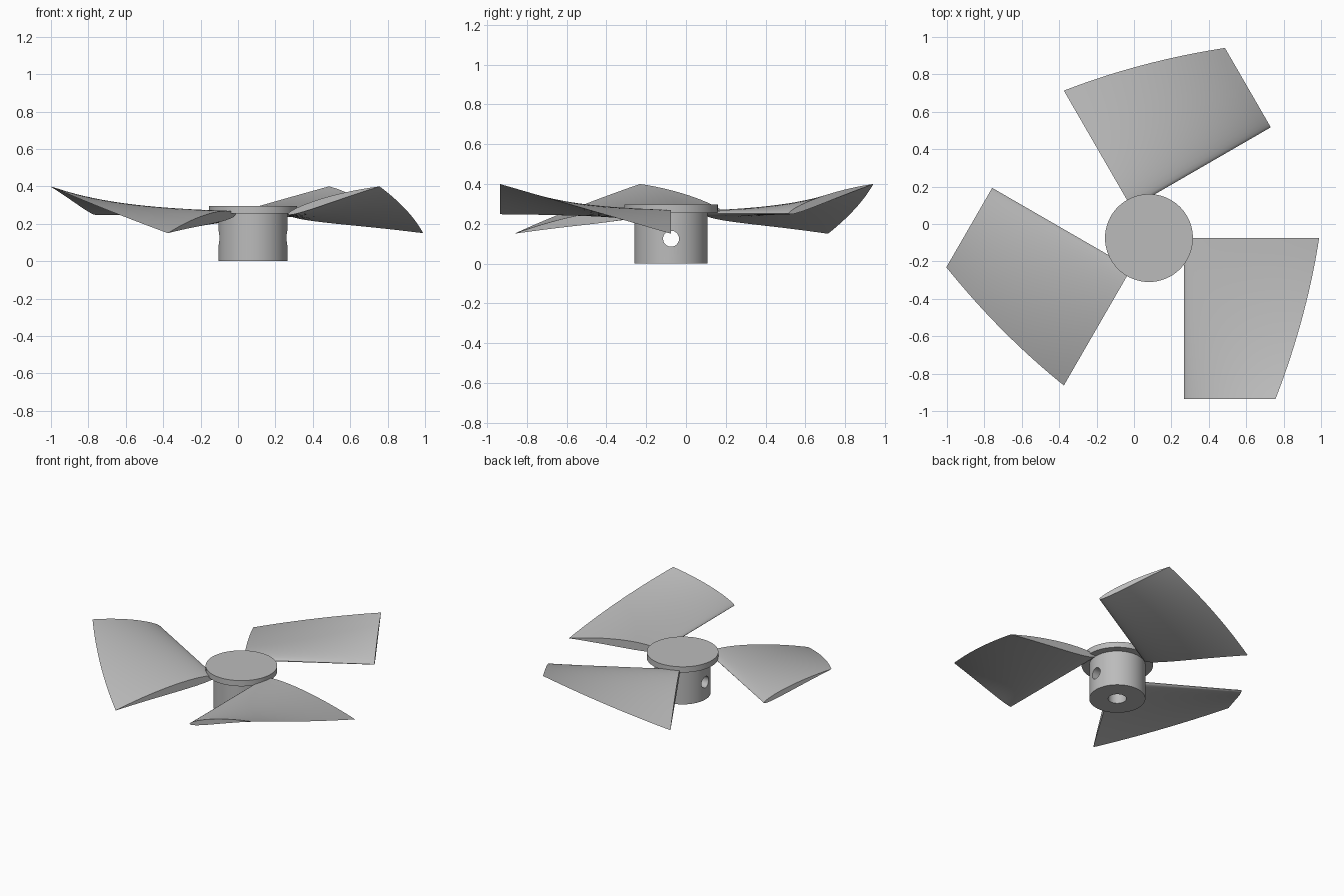
import bpy, bmesh, math
from mathutils import Matrix, Vector

cube = bpy.data.objects.get("Cube")
if cube:
    bpy.data.objects.remove(cube, do_unlink=True)

CENTRE = Vector((0.08, -0.075, 0))

grey = bpy.data.materials.new("light_grey")
grey.use_nodes = True
COLOUR = (0.5, 0.5, 0.5, 1)
grey.diffuse_color = COLOUR
grey.node_tree.nodes["Principled BSDF"].inputs["Base Color"].default_value = COLOUR


def smooth(obj, angle=35):
    bpy.ops.object.select_all(action="DESELECT")
    obj.select_set(True)
    bpy.context.view_layer.objects.active = obj
    bpy.ops.object.shade_smooth_by_angle(angle=math.radians(angle))


def cylinder(name, radius, z0, z1):
    bpy.ops.mesh.primitive_cylinder_add(
        vertices=64, radius=radius, depth=z1 - z0,
        location=CENTRE + Vector((0, 0, (z0 + z1) / 2)))
    obj = bpy.context.object
    obj.name = name
    obj.data.materials.append(grey)
    return obj


# Hub with a shaft bore and a cross hole
hub = cylinder("hub", 0.184, 0, 0.26)
bore = cylinder("bore_cutter", 0.06, -0.1, 0.2)
cross = cylinder("cross_hole_cutter", 0.04, -0.3, 0.3)
cross.rotation_euler = (0, math.pi / 2, 0)
cross.location = CENTRE + Vector((0, 0, 0.125))
for cutter in (bore, cross):
    cutter.hide_render = True
    cutter.hide_set(True)
    cutter.display_type = "WIRE"
    cut = hub.modifiers.new(cutter.name, "BOOLEAN")
    cut.object = cutter
    cut.solver = "EXACT"
# Apply the cuts, then drop the cutters
bpy.context.view_layer.update()
evaluated = hub.evaluated_get(bpy.context.evaluated_depsgraph_get())
hub.data = bpy.data.meshes.new_from_object(evaluated)
hub.modifiers.clear()
for cutter in (bore, cross):
    bpy.data.objects.remove(cutter, do_unlink=True)
smooth(hub)

# Cap disc on top of the hub
cap = cylinder("cap", 0.235, 0.255, 0.296)
smooth(cap)


def half_thickness(t):
    return 0.4 * (0.2969 * math.sqrt(t) - 0.126 * t - 0.3516 * t**2
                  + 0.2843 * t**3 - 0.1036 * t**4)


def section(s, steps=20):
    """Closed airfoil loop at fraction s from the hub line to the far end."""
    inner = 0.187
    outer = 0.91 - 0.233 * s + 0.1 * s * (1 - s)
    z_in, z_out = 0.252, 0.15 + 0.25 * s
    chord = outer - inner
    ts = [(1 - math.cos(math.pi * i / steps)) / 2 for i in range(steps + 1)]
    loop = []
    for side, row in ((1, ts), (-1, ts[-2:0:-1])):
        for t in row:
            camber = 0.08 * t * (1 - t)
            bulge = chord * (camber + side * half_thickness(t))
            loop.append(Vector((inner + chord * t, -0.86 * s,
                                z_in + (z_out - z_in) * t + bulge)))
    return loop


# Twisted airfoil blades, lofted from section to section
def blade(name, angle, rows=20):
    bm = bmesh.new()
    loops = [[bm.verts.new(p) for p in section(i / rows)] for i in range(rows + 1)]
    for a, b in zip(loops, loops[1:]):
        n = len(a)
        for j in range(n):
            k = (j + 1) % n
            bm.faces.new((a[j], a[k], b[k], b[j]))
    bm.faces.new(loops[0])
    bm.faces.new(loops[-1])
    bmesh.ops.recalc_face_normals(bm, faces=bm.faces)
    bm.transform(Matrix.Translation(CENTRE) @ Matrix.Rotation(angle, 4, "Z"))
    mesh = bpy.data.meshes.new(name)
    bm.to_mesh(mesh)
    bm.free()
    mesh.materials.append(grey)
    obj = bpy.data.objects.new(name, mesh)
    bpy.context.collection.objects.link(obj)
    smooth(obj, 50)


for i, name in enumerate(("left_blade", "back_blade", "right_blade")):
    blade(name, math.radians(120 * i))
